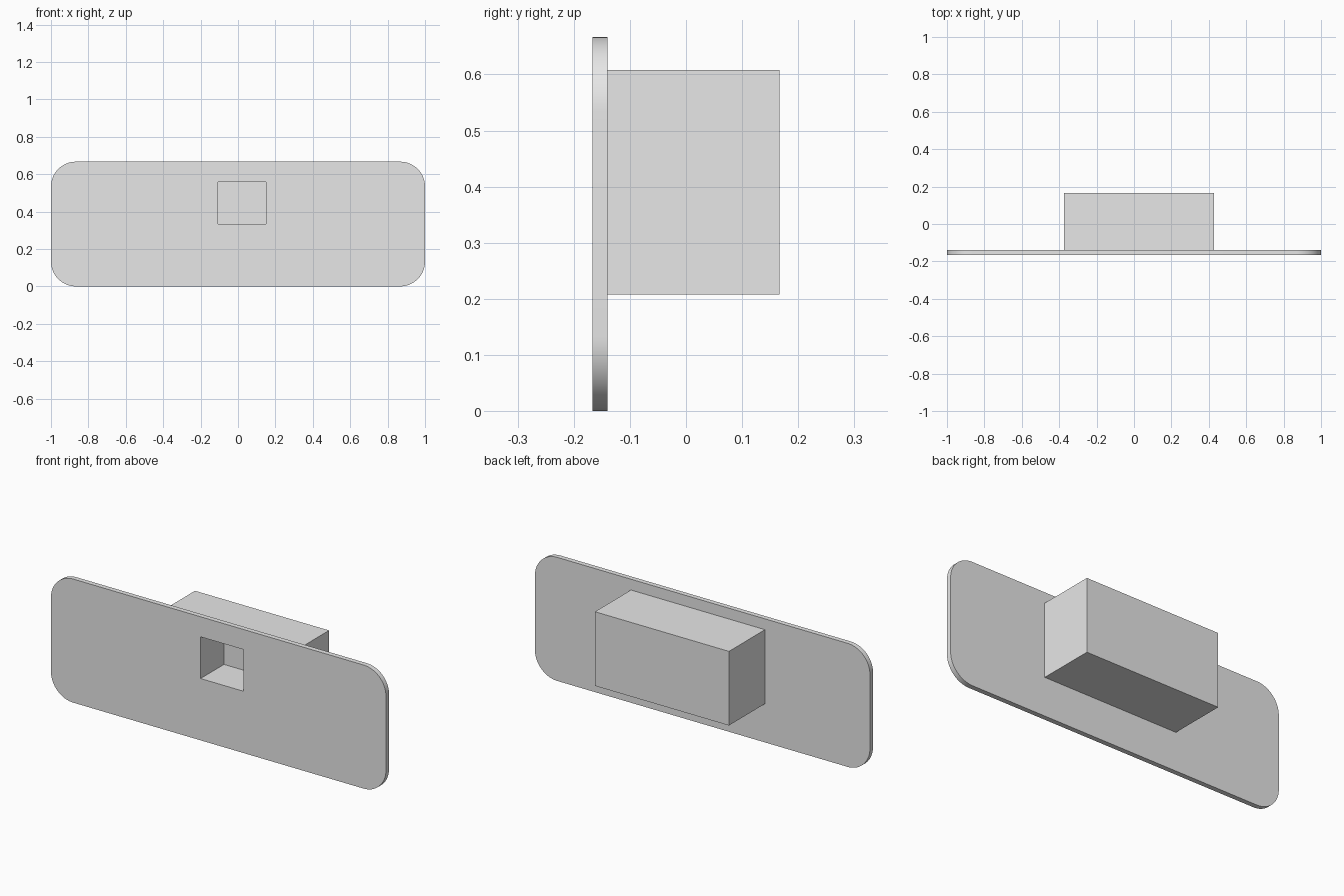
import bpy
import bmesh
import math

cube = bpy.data.objects.get("Cube")
if cube:
    bpy.data.objects.remove(cube, do_unlink=True)

FRONT, PLATE_BACK, BACK = -0.1667, -0.14, 0.1667

grey = bpy.data.materials.new("light grey")
grey.use_nodes = True
grey.diffuse_color = (0.8, 0.8, 0.8, 1)
grey.node_tree.nodes["Principled BSDF"].inputs["Base Color"].default_value = (0.8, 0.8, 0.8, 1)


def box(name, x, y, z, radius=0):
    """Box from (min, max) ranges, with optional rounding of the edges along y."""
    bm = bmesh.new()
    bmesh.ops.create_cube(bm, size=1)
    for v in bm.verts:
        v.co = [r[1] if c > 0 else r[0] for c, r in zip(v.co, (x, y, z))]
    if radius:
        edges = [e for e in bm.edges
                 if abs(e.verts[0].co.y - e.verts[1].co.y) > 0.001]
        bmesh.ops.bevel(bm, geom=edges, offset=radius, segments=16,
                        profile=0.5, affect='EDGES')
    bmesh.ops.recalc_face_normals(bm, faces=bm.faces[:])
    mesh = bpy.data.meshes.new(name)
    bm.to_mesh(mesh)
    bm.free()
    mesh.materials.append(grey)
    obj = bpy.data.objects.new(name, mesh)
    bpy.context.collection.objects.link(obj)
    return obj


def combine(target, tool, operation):
    """Apply a boolean and remove the tool object."""
    mod = target.modifiers.new(operation.lower(), 'BOOLEAN')
    mod.operation = operation
    mod.solver = 'EXACT'
    mod.object = tool
    bpy.context.view_layer.objects.active = target
    bpy.ops.object.modifier_apply(modifier=mod.name)
    bpy.data.objects.remove(tool, do_unlink=True)


# Rounded face plate
plate = box("face_plate", (-1, 1), (FRONT, PLATE_BACK), (0, 0.6667), radius=0.1333)

# Offset block on the back, fused to the plate
block = box("rear_block", (-0.3733, 0.4267), (FRONT + 0.01, BACK), (0.2083, 0.6083))
combine(plate, block, 'UNION')

# Blind rectangular pocket through the plate into the block
pocket = box("pocket_cutter", (-0.1067, 0.15), (FRONT - 0.1, 0.033), (0.3333, 0.5583))
combine(plate, pocket, 'DIFFERENCE')

# Smooth corners with crisp edges
bpy.ops.object.select_all(action='DESELECT')
plate.select_set(True)
bpy.context.view_layer.objects.active = plate
bpy.ops.object.shade_smooth_by_angle(angle=math.radians(30))
